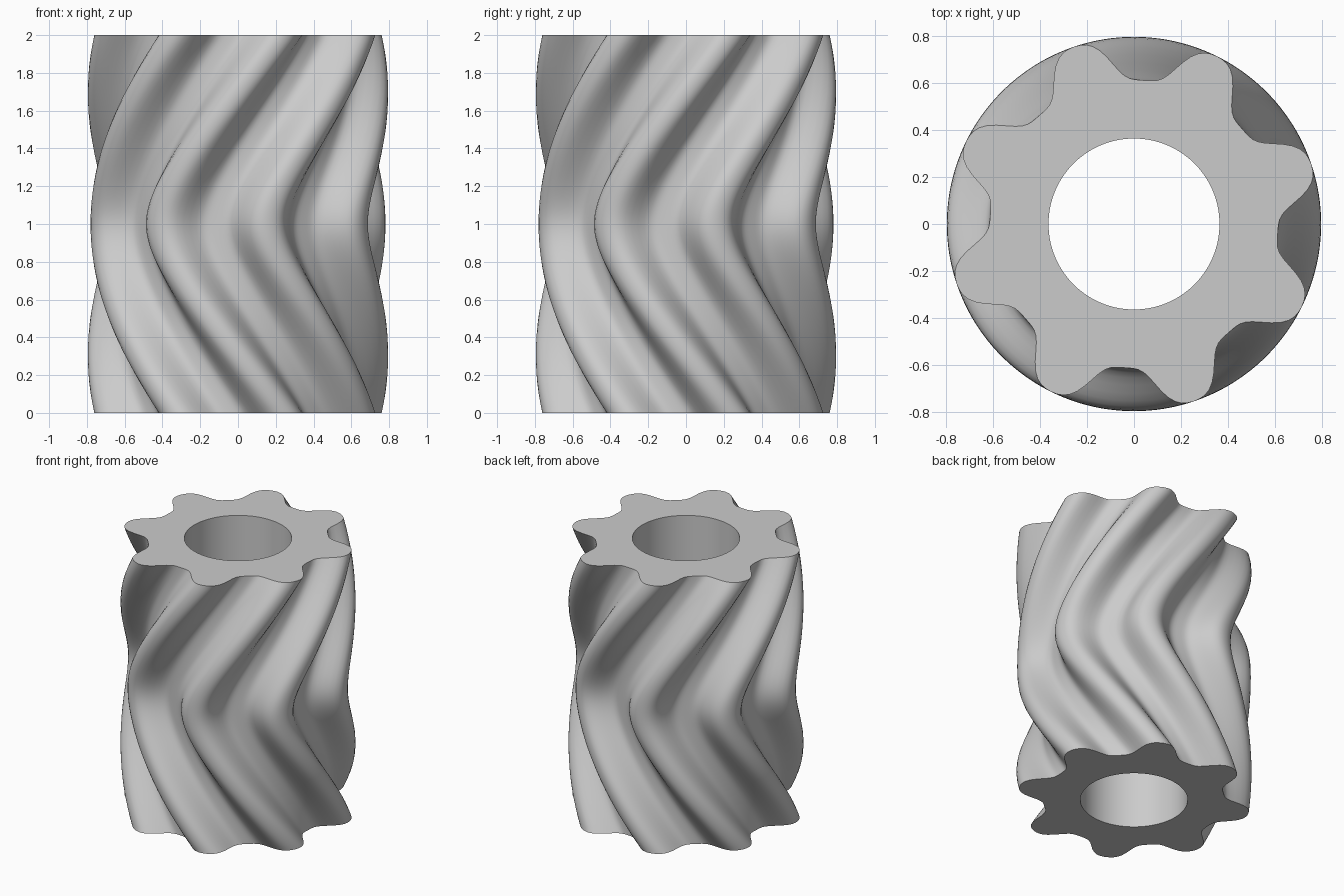
import bpy, bmesh, math

cube = bpy.data.objects.get("Cube")
if cube:
    bpy.data.objects.remove(cube, do_unlink=True)

TEETH, STEPS, RINGS = 8, 24, 64
TIP, ROOT, BORE, HEIGHT = 0.795, 0.612, 0.363, 2.0
END_ANGLE = math.radians(18.7)   # direction of a tooth tip on the end faces
TWIST, BEND = math.radians(63), 0.2
COUNT = TEETH * STEPS


def tooth_radius(angle):
    """Rounded tooth with a wide, shallow groove."""
    u = angle * TEETH
    phase = u + 0.21 * math.sin(u) - 0.24 * math.sin(2 * u)
    return (TIP + ROOT) / 2 + (TIP - ROOT) / 2 * math.cos(phase)


def twist(z):
    """Herringbone twist, softened at mid height, zero at the ends."""
    def lean(d):
        return TWIST * math.hypot(d, BEND)
    return lean(z - HEIGHT / 2) - lean(HEIGHT / 2)


def ring(bm, z, radius, offset):
    verts = []
    for i in range(COUNT):
        a = math.tau * i / COUNT
        r = radius(a)
        verts.append(bm.verts.new((r * math.cos(a + offset), r * math.sin(a + offset), z)))
    return verts


def bridge(bm, lower, upper):
    for i in range(COUNT):
        j = (i + 1) % COUNT
        bm.faces.new((lower[i], lower[j], upper[j], upper[i]))


# Toothed outside, end faces and bore form one closed loop of rings
bm = bmesh.new()
rings = []
for k in range(RINGS + 1):
    z = HEIGHT * k / RINGS
    rings.append(ring(bm, z, tooth_radius, END_ANGLE + twist(z)))
for z in (HEIGHT, 0):
    rings.append(ring(bm, z, lambda a: BORE, END_ANGLE))
for k, lower in enumerate(rings):
    bridge(bm, lower, rings[(k + 1) % len(rings)])
bmesh.ops.recalc_face_normals(bm, faces=bm.faces)

mesh = bpy.data.meshes.new("herringbone_gear")
bm.to_mesh(mesh)
bm.free()
gear = bpy.data.objects.new("herringbone_gear", mesh)
bpy.context.collection.objects.link(gear)

# Plain grey metal
grey = bpy.data.materials.new("grey")
grey.use_nodes = True
colour = (0.6, 0.6, 0.6, 1)
grey.diffuse_color = colour
for node in grey.node_tree.nodes:
    if node.type == 'BSDF_PRINCIPLED':
        node.inputs["Base Color"].default_value = colour
mesh.materials.append(grey)

# Smooth teeth with sharp rims
bpy.ops.object.select_all(action='DESELECT')
gear.select_set(True)
bpy.context.view_layer.objects.active = gear
bpy.ops.object.shade_smooth_by_angle(angle=math.radians(40))
